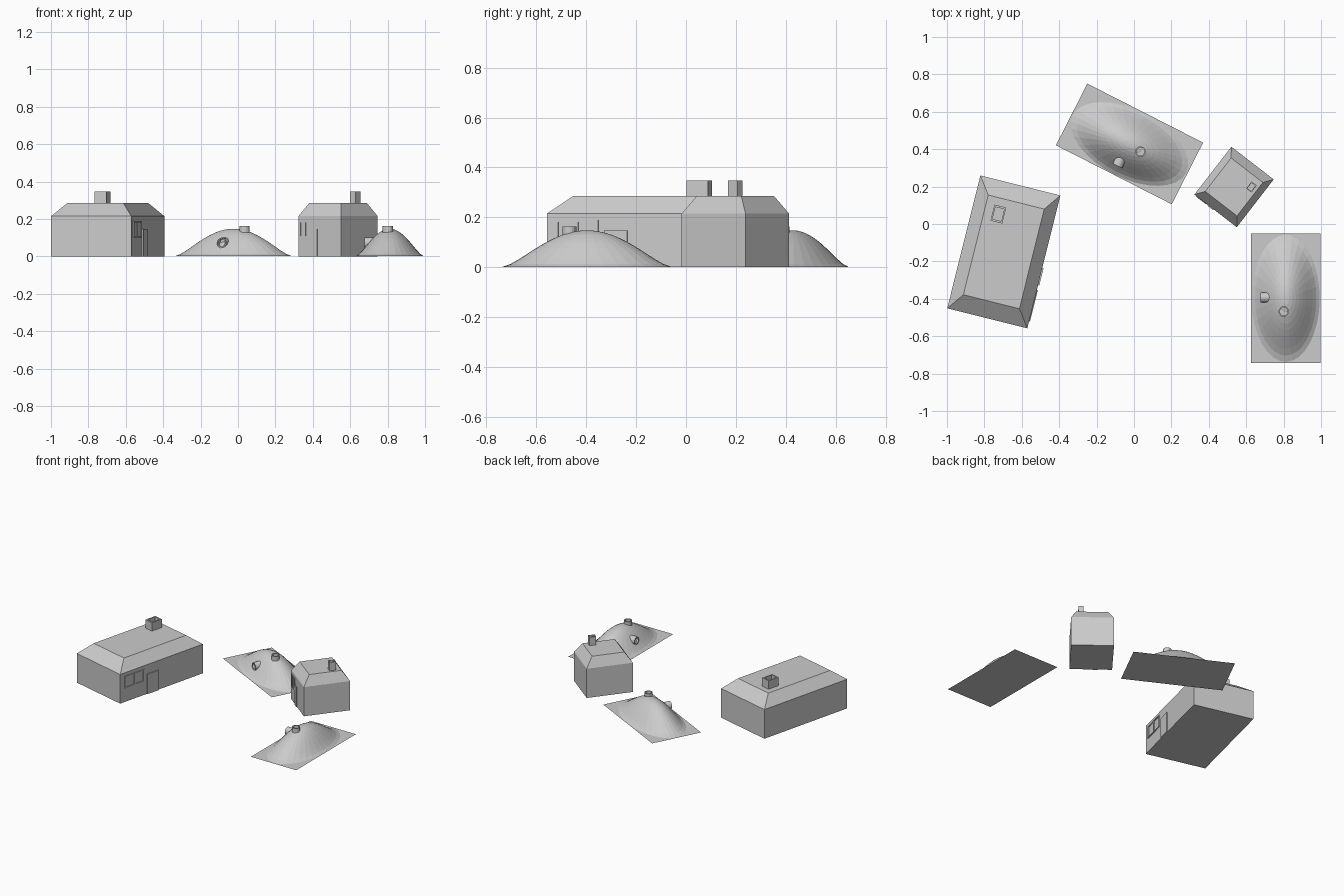
import bpy, bmesh, math
from mathutils import Matrix, Vector

if "Cube" in bpy.data.objects:
    bpy.data.objects.remove(bpy.data.objects["Cube"])

grey = bpy.data.materials.new("light_grey")
grey.diffuse_color = (0.6, 0.6, 0.6, 1)
grey.use_nodes = True
grey.node_tree.nodes["Principled BSDF"].inputs["Base Color"].default_value = grey.diffuse_color


def finish(bm, name, matrix):
    bmesh.ops.recalc_face_normals(bm, faces=bm.faces)
    me = bpy.data.meshes.new(name)
    bm.to_mesh(me)
    bm.free()
    me.transform(matrix)
    me.materials.append(grey)
    ob = bpy.data.objects.new(name, me)
    bpy.context.collection.objects.link(ob)
    return ob


def loft(bm, rings, cap_start=True, cap_end=True):
    """Bridge closed rings of points, optionally capping the ends."""
    vs = [[bm.verts.new(p) for p in ring] for ring in rings]
    n = len(vs[0])
    for a, b in zip(vs, vs[1:]):
        for i in range(n):
            j = (i + 1) % n
            bm.faces.new((a[i], a[j], b[j], b[i]))
    if cap_start:
        bm.faces.new(vs[0][::-1])
    if cap_end:
        bm.faces.new(vs[-1])
    return vs


def rect(cx, cy, w, d, z):
    return [(cx + sx * w / 2, cy + sy * d / 2, z)
            for sx, sy in ((-1, -1), (1, -1), (1, 1), (-1, 1))]


def box(bm, x0, x1, y0, y1, z0, z1):
    c, w, d = ((x0 + x1) / 2, (y0 + y1) / 2), x1 - x0, y1 - y0
    loft(bm, [rect(*c, w, d, z0), rect(*c, w, d, z1)])


def house(name, cx, cy, w, d, angle):
    """House on a unit footprint, door side facing local +x, then scaled."""
    m = (Matrix.Translation((cx, cy, 0)) @ Matrix.Rotation(math.radians(angle), 4, 'Z')
         @ Matrix.Diagonal((w, d, 1, 1)))
    # walls and truncated hip roof
    bm = bmesh.new()
    loft(bm, [rect(0, 0, 1, 1, 0), rect(0, 0, 1, 1, 0.215), rect(0, 0, 0.70, 0.75, 0.285)])
    finish(bm, name + "_walls_and_roof", m)
    # chimney with a recessed flue
    bm = bmesh.new()
    c = (-0.175, 0.258)
    loft(bm, [rect(*c, 0.148, 0.12, 0.27), rect(*c, 0.148, 0.12, 0.347),
              rect(*c, 0.11, 0.09, 0.347), rect(*c, 0.11, 0.09, 0.31)])
    finish(bm, name + "_chimney", m)
    # door
    bm = bmesh.new()
    box(bm, 0.49, 0.516, -0.175, -0.045, 0, 0.147)
    finish(bm, name + "_door", m)
    # double window frame
    bm = bmesh.new()
    y0, y1, z0, z1, t = -0.448, -0.21, 0.10, 0.19, 0.012
    ym = (y0 + y1) / 2
    for y in (y0, ym - t / 2, y1 - t):
        box(bm, 0.49, 0.512, y, y + t, z0, z1)
    for z in (z0, z1 - 0.008):
        box(bm, 0.49, 0.512, y0, y1, z, z + 0.008)
    finish(bm, name + "_window", m)


def pipe(name, matrix, r, length):
    """Short tube along local z, with a recessed bore."""
    def circ(rad, z):
        return [(rad * math.cos(a), rad * math.sin(a), z)
                for a in (2 * math.pi * i / 16 for i in range(16))]
    bm = bmesh.new()
    loft(bm, [circ(r, 0), circ(r, length), circ(r * 0.75, length), circ(r * 0.75, length - 0.025)])
    finish(bm, name, matrix)


def mound(name, cx, cy, angle):
    m = Matrix.Translation((cx, cy, 0)) @ Matrix.Rotation(math.radians(angle), 4, 'Z')
    # base sheet
    bm = bmesh.new()
    bm.faces.new([bm.verts.new(p) for p in rect(0, 0, 0.37, 0.695, 0)])
    finish(bm, name + "_base", m)
    # faceted bell-shaped earth dome
    bm = bmesh.new()
    rings, seg = 10, 32
    pts = []
    for k in range(rings):
        r = 1 - k / rings
        z = 0.147 * (1 - r * r) ** 1.5 + 0.0008
        pts.append([(0.182 * r * math.cos(a), 0.34 * r * math.sin(a), z)
                    for a in (2 * math.pi * i / seg for i in range(seg))])
    vs = loft(bm, pts, cap_start=False, cap_end=False)
    top = bm.verts.new((0, 0, 0.1475))
    for i in range(seg):
        bm.faces.new((vs[-1][i], vs[-1][(i + 1) % seg], top))
    finish(bm, name + "_dome", m)
    # vent on top and round window on the side
    pipe(name + "_vent", m @ Matrix.Translation((-0.01, -0.071, 0.10)), 0.028, 0.062)
    pipe(name + "_round_window", m @ Matrix.Translation((-0.06, 0.004, 0.072))
         @ Matrix.Rotation(-math.pi / 2, 4, 'Y'), 0.028, 0.074)


house("large_house", -0.696, -0.149, 0.441, 0.732, -14)
house("small_house", 0.535, 0.198, 0.323, 0.286, -127.7)
mound("back_mound", -0.024, 0.428, 63)
mound("right_mound", 0.811, -0.397, 0)
